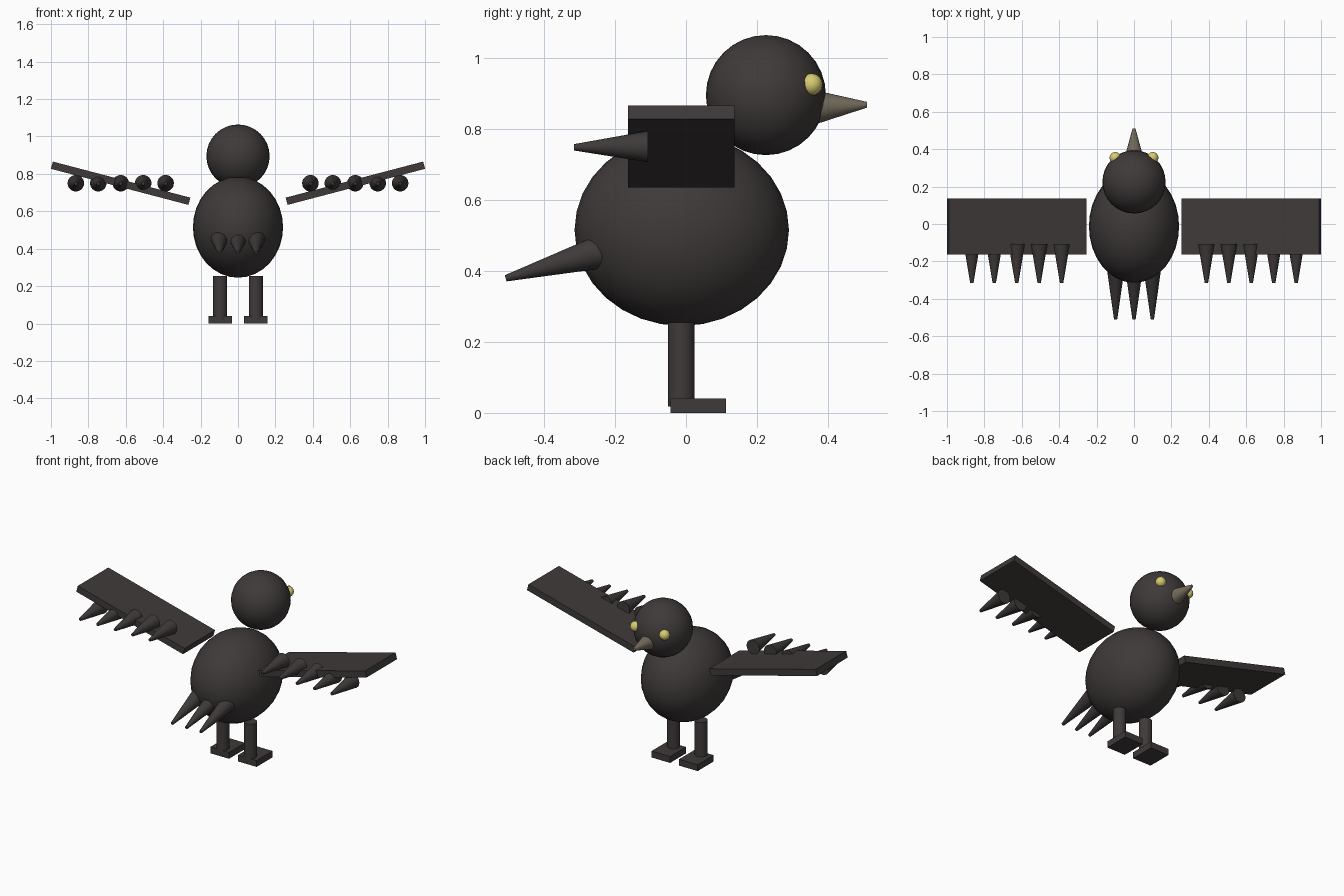
import bpy, math
from mathutils import Vector

if "Cube" in bpy.data.objects:
    bpy.data.objects.remove(bpy.data.objects["Cube"])


def make_material(name, rgb):
    m = bpy.data.materials.new(name)
    m.diffuse_color = (*rgb, 1)
    m.use_nodes = True
    m.node_tree.nodes["Principled BSDF"].inputs["Base Color"].default_value = m.diffuse_color
    return m


PLUMAGE = make_material("charcoal", (0.05, 0.042, 0.042))
HORN = make_material("horn_grey", (0.17, 0.145, 0.105))
YELLOW = make_material("yellow", (0.68, 0.6, 0.17))


def finish(name, mat, smooth=True):
    ob = bpy.context.object
    ob.name = name
    ob.data.materials.append(mat)
    if smooth:
        bpy.ops.object.shade_smooth_by_angle(angle=math.radians(35))
    return ob


def ball(name, loc, radii, mat, seg=32, rings=16):
    bpy.ops.mesh.primitive_uv_sphere_add(segments=seg, ring_count=rings, radius=1, location=loc)
    bpy.context.object.scale = radii
    bpy.ops.object.transform_apply(location=False, rotation=False, scale=True)
    return finish(name, mat)


def taper(name, start, end, r1, r2, mat, sides=32):
    """Cone or cylinder running from start to end."""
    a, b = Vector(start), Vector(end)
    d = b - a
    bpy.ops.mesh.primitive_cone_add(vertices=sides, radius1=r1, radius2=r2, depth=d.length,
                                    location=(a + b) / 2,
                                    rotation=d.to_track_quat('Z', 'Y').to_euler())
    return finish(name, mat)


def box(name, loc, size, mat, tilt=0):
    bpy.ops.mesh.primitive_cube_add(size=1, location=loc, rotation=(0, tilt, 0))
    bpy.context.object.scale = size
    bpy.ops.object.transform_apply(location=False, rotation=False, scale=True)
    return finish(name, mat, smooth=False)


# Body, head and beak
ball("body", (0, -0.012, 0.515), (0.241, 0.302, 0.27), PLUMAGE)
ball("head", (0, 0.225, 0.895), (0.169, 0.169, 0.169), PLUMAGE)
taper("beak", (0, 0.36, 0.861), (0, 0.51, 0.868), 0.049, 0.008, HORN)

# Paired parts
for side, s in (("left", -1), ("right", 1)):
    ball(f"{side}_eye", (s * 0.1, 0.354, 0.925), (0.031, 0.031, 0.031), YELLOW, 16, 8)
    box(f"{side}_wing", (s * 0.6275, -0.013, 0.75), (0.76, 0.3, 0.04), PLUMAGE,
        tilt=-s * math.radians(14.7))
    for i in range(5):
        x = s * (0.387 + 0.12 * i)
        taper(f"{side}_wing_feather_{i + 1}", (x, -0.107, 0.75), (x, -0.315, 0.748),
              0.044, 0.009, PLUMAGE)
    taper(f"{side}_leg", (s * 0.095, -0.013, 0.018), (s * 0.095, -0.013, 0.254),
          0.0375, 0.0375, PLUMAGE)
    box(f"{side}_foot", (s * 0.095, 0.034, 0.02), (0.128, 0.156, 0.04), PLUMAGE)

# Tail feathers
for i, x in enumerate((-0.098, 0, 0.098)):
    taper(f"tail_feather_{i + 1}", (x, -0.22, 0.459), (x, -0.508, 0.379), 0.05, 0.009, PLUMAGE)
